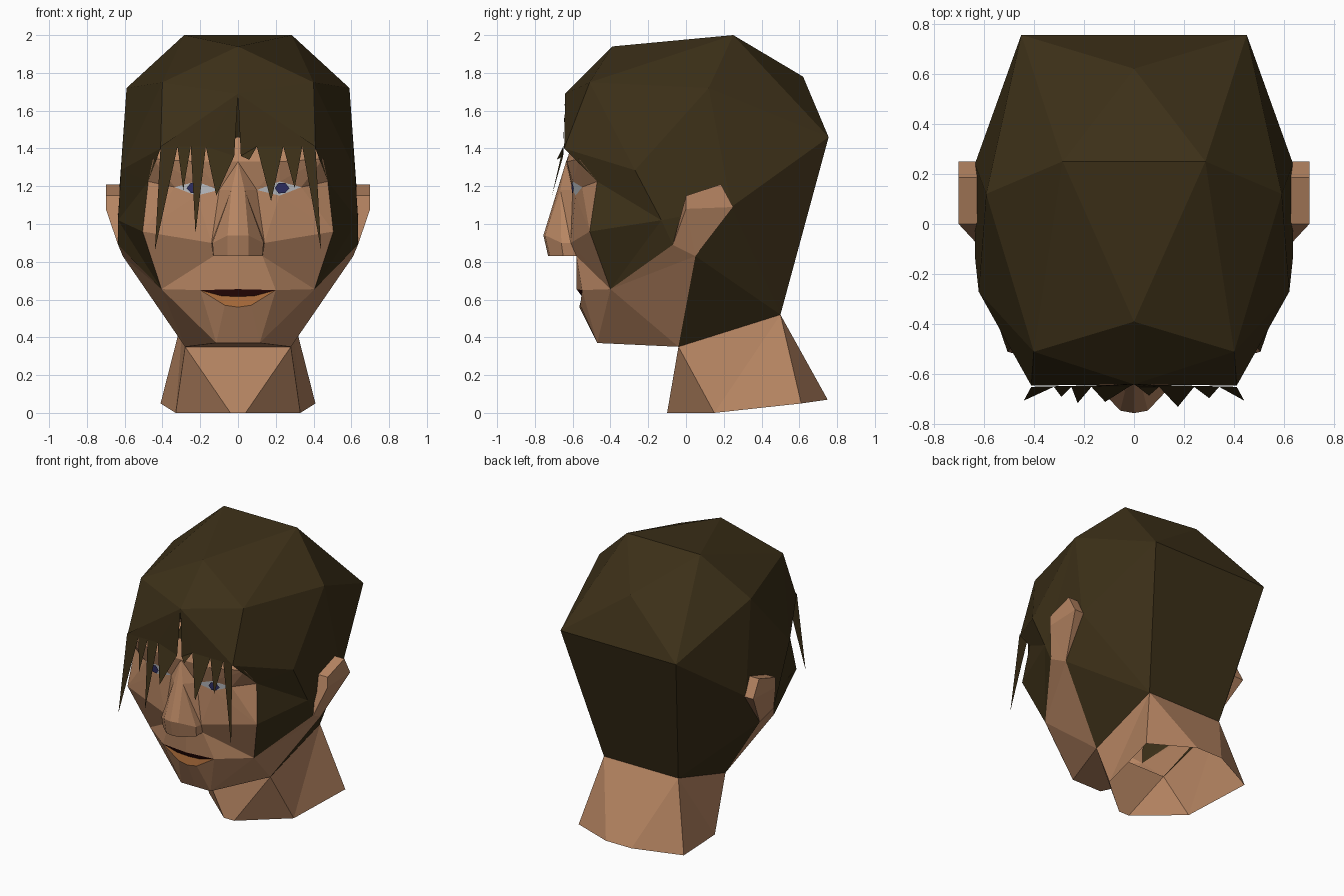
import bpy, bmesh
from mathutils import Vector

if "Cube" in bpy.data.objects:
    bpy.data.objects.remove(bpy.data.objects["Cube"])


def material(name, r, g, b):
    m = bpy.data.materials.new(name)
    m.diffuse_color = (r, g, b, 1)
    m.use_nodes = True
    m.node_tree.nodes["Principled BSDF"].inputs["Base Color"].default_value = m.diffuse_color
    return m


SKIN = material("skin", 0.48, 0.24, 0.125)
HAIR = material("hair", 0.045, 0.029, 0.009)
LIP = material("lip", 0.38, 0.14, 0.04)
MOUTH = material("mouth_dark", 0.035, 0.004, 0.003)
WHITE = material("eye_white", 0.6, 0.62, 0.65)
IRIS = material("iris", 0.03, 0.03, 0.13)


def part(name, pts, faces, mat, centre=(0, 0, 1), mirror=True):
    """Flat panels between named points, facing away from centre, mirrored in x."""
    bm = bmesh.new()
    for s in ((1, -1) if mirror else (1,)):
        ref = Vector((centre[0] * s, centre[1], centre[2]))
        for f in faces.split(","):
            vs = [bm.verts.new((pts[k][0] * s, pts[k][1], pts[k][2])) for k in f.split()]
            face = bm.faces.new(vs)
            face.normal_update()
            if face.normal.dot(face.calc_center_median() - ref) < 0:
                face.normal_flip()
    bmesh.ops.remove_doubles(bm, verts=bm.verts[:], dist=1e-4)
    me = bpy.data.meshes.new(name)
    bm.to_mesh(me)
    bm.free()
    me.materials.append(mat)
    ob = bpy.data.objects.new(name, me)
    bpy.context.collection.objects.link(ob)
    return ob


# Points shared along the seams between hair, face, jaw and neck
seam = {
    "J": (.28, -.04, .35), "Jc": (0, -.04, .35), "N": (.29, .5, .52), "Nc": (0, .5, .52),
    "K": (.61, .05, .83), "L": (.635, -.07, .89), "M": (.405, -.40, .655),
    "Q": (.505, -.51, .96), "P": (.475, -.47, 1.225),
}

# Hair cap
hair = seam | {
    "T": (.285, .25, 2.0), "Tc": (0, .25, 2.0), "F": (0, -.39, 1.94), "E": (.40, -.51, 1.75),
    "G": (0, -.64, 1.69), "S": (.59, .12, 1.72), "C": (0, .62, 1.78),
    "B": (.45, .755, 1.46), "Bc": (0, .755, 1.46), "H": (.635, .24, 1.09),
    "A": (.635, -.13, 1.02), "D": (.62, -.27, 1.285), "O": (.41, -.645, 1.40),
}
part("hair_cap", hair,
     "Tc T F,F T E,F E G,G E O,T S E,T C B,Tc T C,T B S,C B Bc,Bc B N Nc,"
     "E S D,E D O,S A D,S H A,S B H,B N H,H N K,K N J,A H K L,"
     "O D P,D A P,P A Q,Q A M,M A L", HAIR)

# Fringe: a fan from the crown of the forehead, then pointed locks (tip x, y, z)
for side, roots, tips in (
    ("right", (.41, .34, .24, .10, .015),
     ((.44, -.705, .86), (.30, -.695, 1.19), (.175, -.73, 1.12), (.06, -.685, 1.34))),
    ("left", (-.41, -.32, -.25, -.17, -.02),
     ((-.44, -.705, .86), (-.29, -.69, 1.18), (-.225, -.715, .95), (-.115, -.71, 1.15))),
):
    pts = {"G": (0, -.64, 1.69)}
    faces = []
    for i, x in enumerate(roots):
        pts[f"r{i}"] = (x, -.65, 1.36 if i == 4 else 1.41)
    for i, tip in enumerate(tips):
        pts[f"t{i}"] = tip
        faces += [f"G r{i} r{i + 1}", f"r{i} t{i} r{i + 1}"]
    part("fringe_" + side, pts, ",".join(faces), HAIR, mirror=False)

# Face: forehead, eye sockets, cheeks and upper lip
face = seam | {
    "a": (0, -.60, 1.46), "b": (.40, -.54, 1.42), "bb": (.45, -.565, 1.345),
    "c": (.22, -.63, 1.33), "c0": (0, -.62, 1.37), "r0": (0, -.635, 1.33),
    "i": (.10, -.60, 1.18), "t": (.22, -.60, 1.225), "o": (.335, -.55, 1.195),
    "u": (.22, -.585, 1.15), "w": (.14, -.61, .90), "w2": (.13, -.58, .83),
    "w2c": (0, -.58, .83), "lc": (.20, -.55, .65), "ul": (0, -.58, .655),
}
part("face", face,
     "a b c c0,b bb c,c0 c r0,c i r0,c t i,c bb t,bb o t,bb P o,P Q o,o Q u,i u w,"
     "u Q w,w Q M,w M w2,w2 M lc,w2 lc ul w2c", SKIN)

# Nose
nose = {k: face[k] for k in ("r0", "i", "w", "w2", "w2c")} | {
    "m": (.035, -.665, 1.18), "r": (.055, -.745, .94), "rc": (0, -.755, .94),
    "n": (.055, -.72, .83), "nc": (0, -.73, .83), "v": (.135, -.66, .90), "v2": (.13, -.65, .83),
}
part("nose", nose,
     "r0 m i,r0 rc r m,m r v,m v w,m w i,r n v2 v,v v2 w2 w,rc r n nc,nc n v2 w2 w2c",
     SKIN, (0, -.58, 1.0))

# Eyes
part("eye_whites", face, "i t o u", WHITE)
iris = {f"p{k}": p for k, p in enumerate((
    (.195, -.606, 1.19), (.215, -.607, 1.218), (.25, -.602, 1.218),
    (.272, -.594, 1.19), (.25, -.598, 1.165), (.215, -.602, 1.162)))}
part("irises", iris, "p0 p1 p2 p3 p4 p5", IRIS)

# Mouth, lower lip, chin and jaw
jaw = seam | {
    "lc": face["lc"], "ul": face["ul"], "ll": (0, -.55, .615), "lm": (.09, -.55, .62),
    "lb": (.07, -.56, .57), "lbc": (0, -.565, .56), "X": (.115, -.47, .37), "Xc": (0, -.47, .37),
}
part("mouth_opening", jaw, "ul lc lm ll", MOUTH)
part("lower_lip", jaw, "lc lm lb,lm ll lbc lb", LIP)
part("jaw", jaw, "lc M X,lc X lb,lb X Xc lbc,M J X,M K J,M L K,X J Jc Xc", SKIN)

# Ears
ear = {
    "K": seam["K"], "L": seam["L"], "a": (.70, 0, 1.15), "b": (.70, .185, 1.21),
    "c": (.70, .25, 1.09), "d": (.70, 0, 1.08), "a1": (.61, 0, 1.15),
    "b1": (.61, .185, 1.21), "c1": (.61, .25, 1.09),
}
part("ears", ear, "a b c d,d c K,d K L,a d L a1,a1 a b b1,b1 b c c1,c1 c K", SKIN, (.62, .09, 1.08))

# Neck, open at both ends
neck = seam | {
    "A0": (0, -.10, 0), "A": (.04, -.10, 0), "B": (.33, .15, 0),
    "C": (.41, .61, .05), "D": (.10, .75, .07), "D0": (0, .75, .07),
}
part("neck", neck, "Jc J A A0,J B A,J N B,N C B,N D C,Nc N D D0", SKIN, (0, .3, .25))
